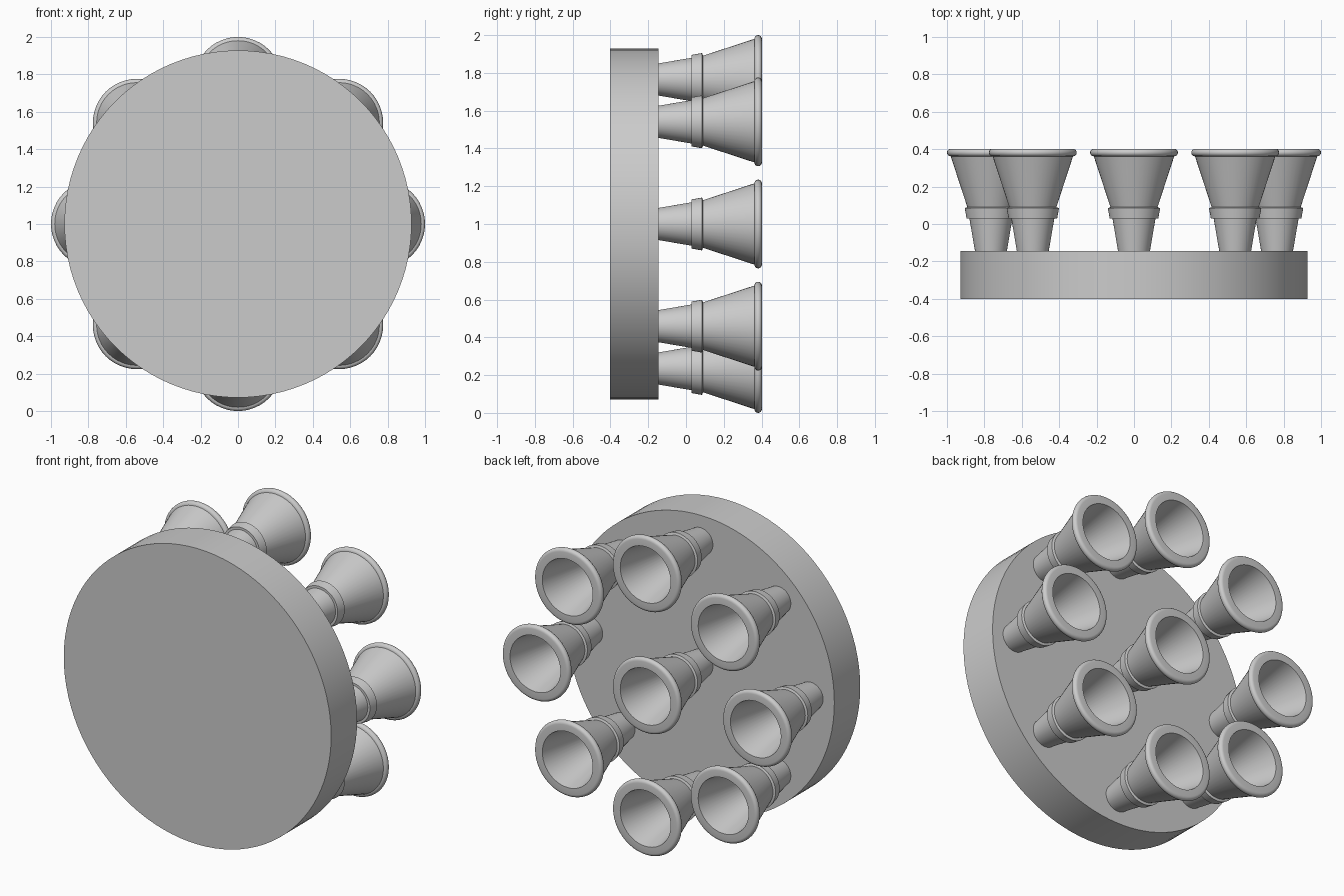
import bpy, math
from mathutils import Vector

cube = bpy.data.objects.get("Cube")
if cube:
    bpy.data.objects.remove(cube)

# One plain grey for the whole model
grey = bpy.data.materials.new("plain_grey")
grey.use_nodes = True
colour = (0.6, 0.6, 0.6, 1)
grey.diffuse_color = colour
grey.node_tree.nodes["Principled BSDF"].inputs["Base Color"].default_value = colour

BACK = -0.145    # rear face of the disc
FLOOR = -0.235   # bottom of the wells
RING = 0.765     # radius of the nozzle circle
MOUTH = 0.4      # rear end of the nozzles


def lathe(name, profile, segments, centre):
    """Spin (radius, y) points around the y axis; radius 0 closes an end."""
    verts, rings, faces = [], [], []
    for r, y in profile:
        if r == 0:
            rings.append([len(verts)] * segments)
            verts.append((0, y, 0))
        else:
            rings.append([len(verts) + i for i in range(segments)])
            for i in range(segments):
                a = math.tau * i / segments
                verts.append((r * math.cos(a), y, r * math.sin(a)))
    for a, b in zip(rings, rings[1:]):
        for i in range(segments):
            j = (i + 1) % segments
            quad = [a[i], a[j], b[j], b[i]]
            faces.append(list(dict.fromkeys(quad)))
    mesh = bpy.data.meshes.new(name)
    mesh.from_pydata(verts, [], faces)
    mesh.materials.append(grey)
    obj = bpy.data.objects.new(name, mesh)
    obj.location = centre
    bpy.context.collection.objects.link(obj)
    return obj


def smooth(obj):
    bpy.ops.object.select_all(action='DESELECT')
    obj.select_set(True)
    bpy.context.view_layer.objects.active = obj
    bpy.ops.object.shade_smooth_by_angle(angle=math.radians(35))


# Nozzle positions: one in the middle and eight around it
spots = [Vector((0, 0, 1))]
for i in range(8):
    a = math.tau * i / 8
    spots.append(Vector((RING * math.cos(a), 0, 1 + RING * math.sin(a))))

# Thick base disc
disc = lathe("base_disc", [(0, -0.402), (0.928, -0.402), (0.928, BACK), (0, BACK)],
             96, (0, 0, 1))

# Round wells sunk into the rear face
bpy.context.view_layer.objects.active = disc
for spot in spots:
    cutter = lathe("well_cutter", [(0, FLOOR), (0.152, FLOOR), (0.152, 0), (0, 0)], 48, spot)
    cutter.hide_render = True
    cut = disc.modifiers.new("well", 'BOOLEAN')
    cut.operation = 'DIFFERENCE'
    cut.solver = 'EXACT'
    cut.object = cutter
    bpy.ops.object.modifier_apply(modifier=cut.name)
    bpy.data.objects.remove(cutter)
smooth(disc)

# Nozzle section: throat, collar, bell, rounded lip, hollow inside
lip_r, lip_y, bead = 0.215, MOUTH - 0.018, 0.02
lip = []
for k in range(9):
    a = math.radians(-90 + 180 * k / 8)
    lip.append((lip_r + bead * math.cos(a), lip_y + bead * math.sin(a)))
section = [(0, FLOOR - 0.005), (0.069, FLOOR - 0.005), (0.115, 0.03),
           (0.13, 0.03), (0.14, 0.085), (0.126, 0.09)] + lip + [
           (0.175, MOUTH + 0.002), (0.06, -0.12), (0, -0.12)]

for n, spot in enumerate(spots):
    name = "centre_nozzle" if n == 0 else f"ring_nozzle_{n}"
    smooth(lathe(name, section, 48, spot))
